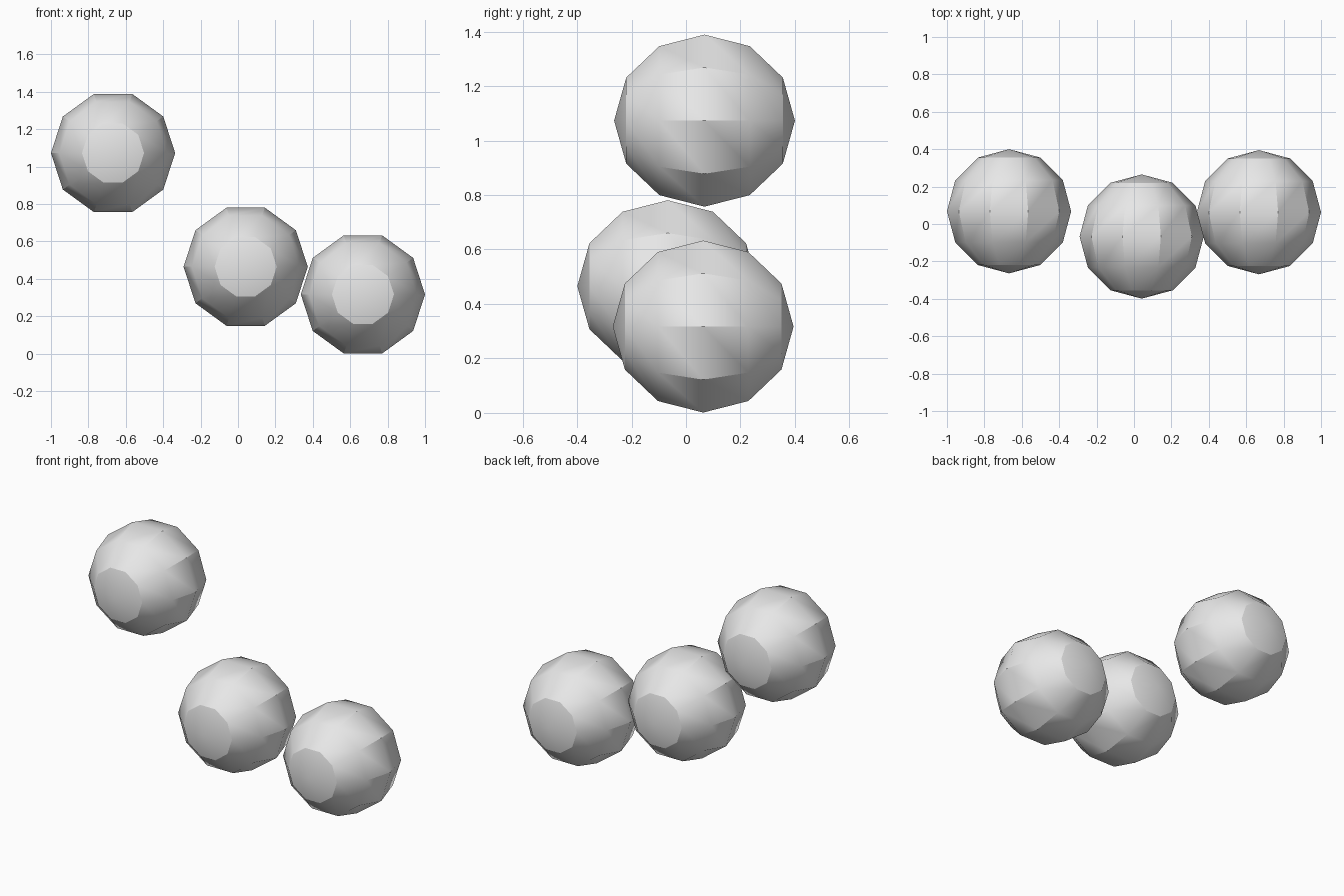
import bpy
import bmesh
import math
from mathutils import Matrix, Vector

cube = bpy.data.objects.get("Cube")
if cube:
    bpy.data.objects.remove(cube, do_unlink=True)

RADIUS = 0.332
SIDES = 10
RINGS = 6

# Plain light grey for every ball
grey = bpy.data.materials.new("light_grey")
grey.use_nodes = True
colour = (0.8, 0.8, 0.8, 1.0)
grey.diffuse_color = colour
grey.node_tree.nodes["Principled BSDF"].inputs["Base Color"].default_value = colour


def make_ball(name, centre):
    """Half-circle profile spun around the front-to-back axis."""
    bm = bmesh.new()
    profile = []
    for i in range(RINGS + 1):
        a = math.pi * i / RINGS
        profile.append(bm.verts.new((RADIUS * math.sin(a), -RADIUS * math.cos(a), 0)))
    edges = [bm.edges.new(pair) for pair in zip(profile, profile[1:])]
    bmesh.ops.spin(bm, geom=profile + edges, cent=(0, 0, 0), axis=(0, 1, 0),
                   angle=math.tau, steps=SIDES, use_merge=False)
    bmesh.ops.remove_doubles(bm, verts=bm.verts[:], dist=0.0005)
    bmesh.ops.recalc_face_normals(bm, faces=bm.faces[:])
    mesh = bpy.data.meshes.new(name)
    bm.to_mesh(mesh)
    bm.free()
    mesh.materials.append(grey)
    ball = bpy.data.objects.new(name, mesh)
    ball.location = centre
    bpy.context.collection.objects.link(ball)
    return ball


# Three faceted balls stepping down to the left
balls = [
    make_ball("upper_ball", (-0.668, 0.068, 1.073)),
    make_ball("middle_ball", (0.041, -0.067, 0.465)),
    make_ball("lower_ball", (0.668, 0.063, 0.317)),
]

# Soft shading with the steeper edges kept sharp
bpy.ops.object.select_all(action='DESELECT')
for ball in balls:
    ball.select_set(True)
bpy.context.view_layer.objects.active = balls[0]
bpy.ops.object.shade_smooth_by_angle(angle=math.radians(30))
